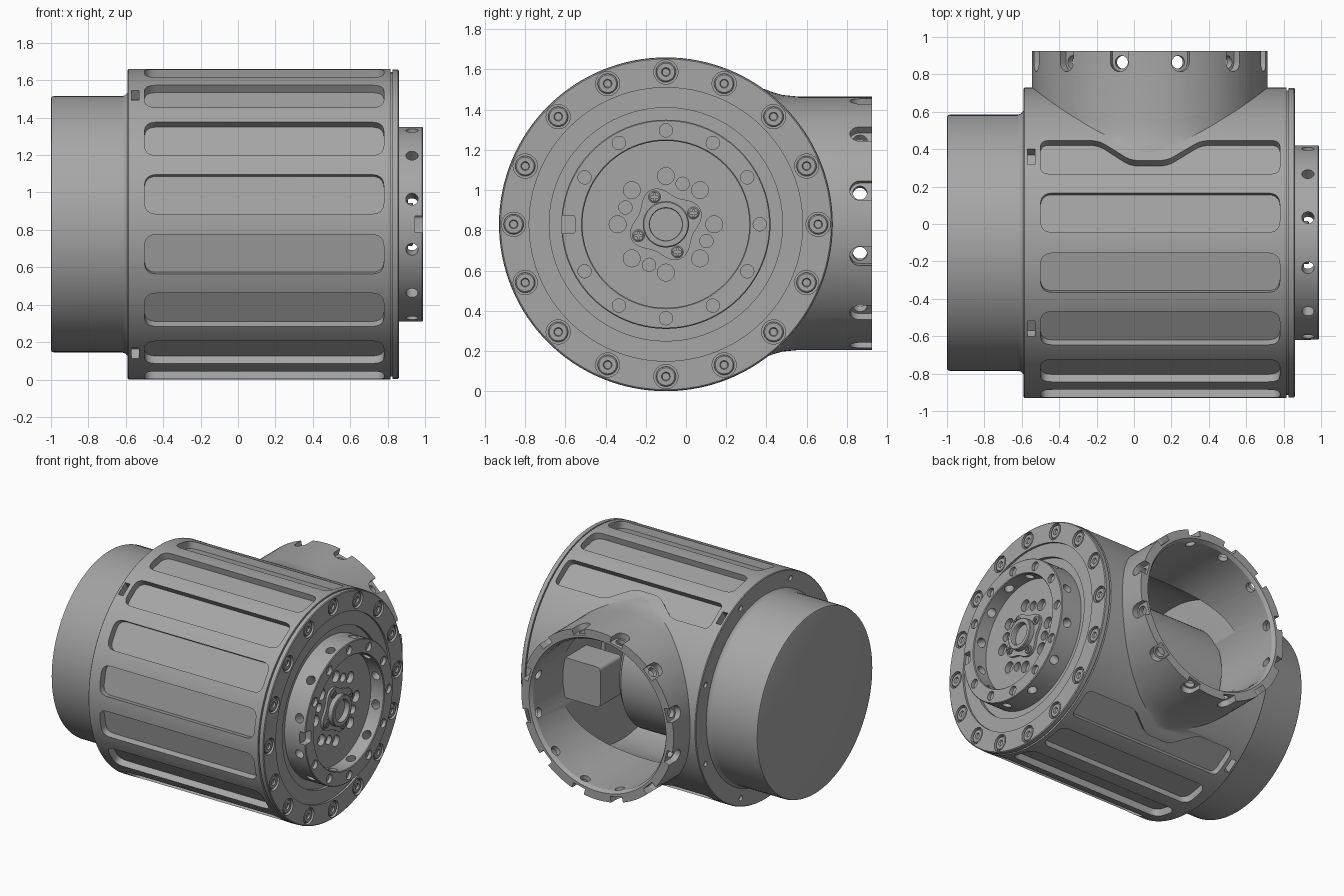
import bpy, bmesh
from math import sin, cos, pi, radians
from mathutils import Vector, Matrix

cube = bpy.data.objects.get("Cube")
if cube:
    bpy.data.objects.remove(cube)

grey = bpy.data.materials.new("machined grey")
grey.use_nodes = True
grey.diffuse_color = (0.38, 0.38, 0.38, 1)
grey.node_tree.nodes["Principled BSDF"].inputs["Base Color"].default_value = (0.38, 0.38, 0.38, 1)

CENTRE = Vector((0, -0.1, 0.83))      # main axis, along x
PORT = Vector((0.085, 0, 0.835))      # side port axis, along y


# ---- helpers: local frames, prisms, turned shapes, booleans
def frame(origin, u, v, n):
    m = Matrix((u, v, n)).transposed().to_4x4()
    m.translation = origin
    return m


def radial(a):
    return frame(CENTRE, (1, 0, 0), (0, sin(a), cos(a)), (0, -cos(a), sin(a)))


def port_radial(a):
    return frame(PORT, (0, 1, 0), (-sin(a), 0, cos(a)), (cos(a), 0, sin(a)))


def axial(r=0, a=0):
    return frame(CENTRE + Vector((0, r * cos(a), r * sin(a))), (0, 1, 0), (0, 0, 1), (1, 0, 0))


PORT_AXIAL = frame(PORT, (0, 0, 1), (1, 0, 0), (0, 1, 0))


def prism(bm, outline, low, high, m):
    bot = [bm.verts.new(m @ Vector((x, y, low))) for x, y in outline]
    top = [bm.verts.new(m @ Vector((x, y, high))) for x, y in outline]
    bm.faces.new(bot)
    bm.faces.new(top)
    for i in range(len(bot)):
        bm.faces.new((bot[i - 1], bot[i], top[i], top[i - 1]))


def lathe(bm, profile, m, n=96):
    rings = [[bm.verts.new(m @ Vector((r * cos(2 * pi * i / n), r * sin(2 * pi * i / n), h)))
              for i in range(n)] for h, r in profile]
    for p, q in zip(rings, rings[1:]):
        for i in range(n):
            bm.faces.new((p[i - 1], p[i], q[i], q[i - 1]))
    bm.faces.new(rings[0])
    bm.faces.new(rings[-1])


def circle(r, x=0, y=0, n=24):
    return [(x + r * cos(2 * pi * i / n), y + r * sin(2 * pi * i / n)) for i in range(n)]


def box(x0, x1, y0, y1):
    return [(x0, y0), (x1, y0), (x1, y1), (x0, y1)]


def rounded(points, radius, steps=6):
    out, pts = [], [Vector(p) for p in points]
    for i, p in enumerate(pts):
        a = p + (pts[i - 1] - p).normalized() * radius
        b = p + (pts[(i + 1) % len(pts)] - p).normalized() * radius
        for s in range(steps + 1):
            t = s / steps
            out.append(tuple(a * (1 - t) ** 2 + p * 2 * t * (1 - t) + b * t * t))
    return out


def make(name, bm):
    bmesh.ops.recalc_face_normals(bm, faces=bm.faces[:])
    me = bpy.data.meshes.new(name)
    bm.to_mesh(me)
    bm.free()
    me.materials.append(grey)
    ob = bpy.data.objects.new(name, me)
    bpy.context.collection.objects.link(ob)
    return ob


def combine(ob, bm, operation="DIFFERENCE"):
    tool = make("cutter", bm)
    tool.hide_render = True
    mod = ob.modifiers.new("cut", "BOOLEAN")
    mod.object, mod.operation, mod.solver = tool, operation, "EXACT"
    bpy.context.view_layer.update()
    result = bpy.data.meshes.new_from_object(ob.evaluated_get(bpy.context.evaluated_depsgraph_get()))
    ob.modifiers.clear()
    ob.data = result
    bpy.data.objects.remove(tool)


def turned(name, profile, m, n=96):
    bm = bmesh.new()
    lathe(bm, profile, m, n)
    return make(name, bm)


# ---- housing with flared side port
housing = turned("housing", [(-0.59, 0.825), (-0.585, 0.83), (0.815, 0.83)], axial(), 128)
bm = bmesh.new()
lathe(bm, [(0.3, 0.67), (0.39, 0.668), (0.43, 0.652), (0.48, 0.638), (0.56, 0.63), (0.925, 0.63)], PORT_AXIAL)
combine(housing, bm, "UNION")
bm = bmesh.new()
lathe(bm, [(-0.42, 0.7), (0.6, 0.7)], axial())
combine(housing, bm)
bm = bmesh.new()
lathe(bm, [(0.1, 0.55), (0.9, 0.55), (0.93, 0.57), (1.0, 0.57)], PORT_AXIAL)
combine(housing, bm)

# long grooves around the housing; the last pair is notched around the port
W = 0.107
plain = rounded(box(-0.5, 0.78, -W, W), 0.065)
notched = rounded([(-0.5, -W), (0.78, -W), (0.78, W), (0.36, W), (0.18, -0.025),
                   (-0.02, -0.025), (-0.19, W), (-0.5, W)], 0.045)
bm = bmesh.new()
for k in range(6):
    for side in (1, -1):
        a = radians(11.25 + 22.5 * k)
        outline = notched if k == 5 else plain
        prism(bm, [(x, side * t) for x, t in outline], 0.775, 0.95, radial(side * a))
        if k in (2, 5):
            prism(bm, box(-0.57, -0.53, -0.05, 0.05), 0.77, 0.95, radial(side * a))
for k in range(8):
    prism(bm, circle(0.02, n=12), -0.62, -0.57, axial(0.77, pi / 8 + k * pi / 4))
combine(housing, bm)

# open pockets and screw holes in the port rim
pocket = [(1.0, -0.05), (1.0, 0.05)] + [(0.865 - 0.05 * sin(pi * i / 12), 0.05 * cos(pi * i / 12))
                                        for i in range(13)]
pockets, holes = bmesh.new(), bmesh.new()
for k in range(12):
    m = port_radial(radians(15 + 30 * k))
    prism(pockets, pocket, 0.585, 0.75, m)
    prism(holes, circle(0.035, 0.865), 0.5, 0.7, m)
combine(housing, pockets)
combine(housing, holes)

# ---- parts seen inside the port
drum = turned("inner_drum", [(-0.44, 0.5), (0.26, 0.5), (0.3, 0.46)], axial())
bm = bmesh.new()
prism(bm, rounded(box(-0.15, 0.15, 0.24, 0.57), 0.03), 0.3, 0.55, PORT_AXIAL)
block = make("inner_connector_block", bm)

# ---- rear cap
cap = turned("rear_cap", [(-0.58, 0.705), (-0.592, 0.703), (-0.605, 0.69), (-0.62, 0.685),
                          (-0.985, 0.685), (-0.996, 0.681), (-1.0, 0.67)], axial())

# ---- front flange with recessed screws
flange = turned("front_flange", [(0.8, 0.815), (0.825, 0.815), (0.825, 0.828), (0.855, 0.828), (0.86, 0.822),
                                 (0.86, 0.68), (0.845, 0.68), (0.845, 0.58), (0.82, 0.58), (0.82, 0.4)], axial())
recess, screws = bmesh.new(), bmesh.new()
for k in range(16):
    m = axial(0.757, k * pi / 8)
    prism(recess, circle(0.06, n=32), 0.836, 0.9, m)
    lathe(screws, [(0.83, 0.05), (0.85, 0.05), (0.855, 0.044), (0.855, 0.022), (0.843, 0.018)], m, 24)
combine(flange, recess)
flange_screws = make("flange_screws", screws)

# ---- output ring
ring = turned("output_ring", [(0.805, 0.52), (0.985, 0.52), (0.99, 0.515), (0.99, 0.42),
                              (0.985, 0.415), (0.88, 0.415), (0.88, 0.3)], axial())
face_holes, side_holes = bmesh.new(), bmesh.new()
for k in range(12):
    if k != 6:
        prism(face_holes, circle(0.033), 0.965, 1.05, axial(0.467, k * pi / 6))
    prism(side_holes, circle(0.033, 0.93), 0.36, 0.6, radial(radians(15 + 30 * k)))
prism(face_holes, rounded(box(-0.6, -0.45, -0.045, 0.045), 0.02), 0.945, 1.05, axial())
for k in range(8):
    prism(face_holes, circle(0.042), 0.84, 0.9, axial(0.24, k * pi / 4))
combine(ring, face_holes)
combine(ring, side_holes)
bm = bmesh.new()
for k in range(4):
    prism(bm, circle(0.033), 0.845, 0.9, axial(0.218, radians(67.5 + 90 * k)))
combine(ring, bm)

# ---- hub, lobed retainer and its cross screws
bm = bmesh.new()
lobes = [((0.165 + 0.022 * cos(4 * a - pi / 2)) * cos(a), (0.165 + 0.022 * cos(4 * a - pi / 2)) * sin(a))
         for a in (2 * pi * i / 80 for i in range(80))]
prism(bm, lobes, 0.87, 0.897, axial())
retainer = make("lobed_retainer", bm)
hub = turned("hub_tube", [(0.87, 0.115), (0.93, 0.115), (0.935, 0.11), (0.935, 0.083),
                          (0.93, 0.08), (0.885, 0.08)], axial(), 48)
heads, crosses = bmesh.new(), bmesh.new()
for k in range(4):
    m = axial(0.148, radians(22.5 + 90 * k))
    lathe(heads, [(0.89, 0.03), (0.903, 0.03), (0.908, 0.024)], m, 24)
    s, w = 0.018, 0.005
    prism(crosses, [(s, -w), (s, w), (w, w), (w, s), (-w, s), (-w, w),
                    (-s, w), (-s, -w), (-w, -w), (-w, -s), (w, -s), (w, -w)], 0.9, 0.95, m)
retainer_screws = make("retainer_screws", heads)
combine(retainer_screws, crosses)

# ---- smooth shading with sharp edges kept
bpy.ops.object.select_all(action="DESELECT")
for ob in (housing, drum, block, cap, flange, flange_screws, ring, retainer, hub, retainer_screws):
    ob.select_set(True)
    bpy.context.view_layer.objects.active = ob
bpy.ops.object.shade_smooth_by_angle(angle=radians(28))
